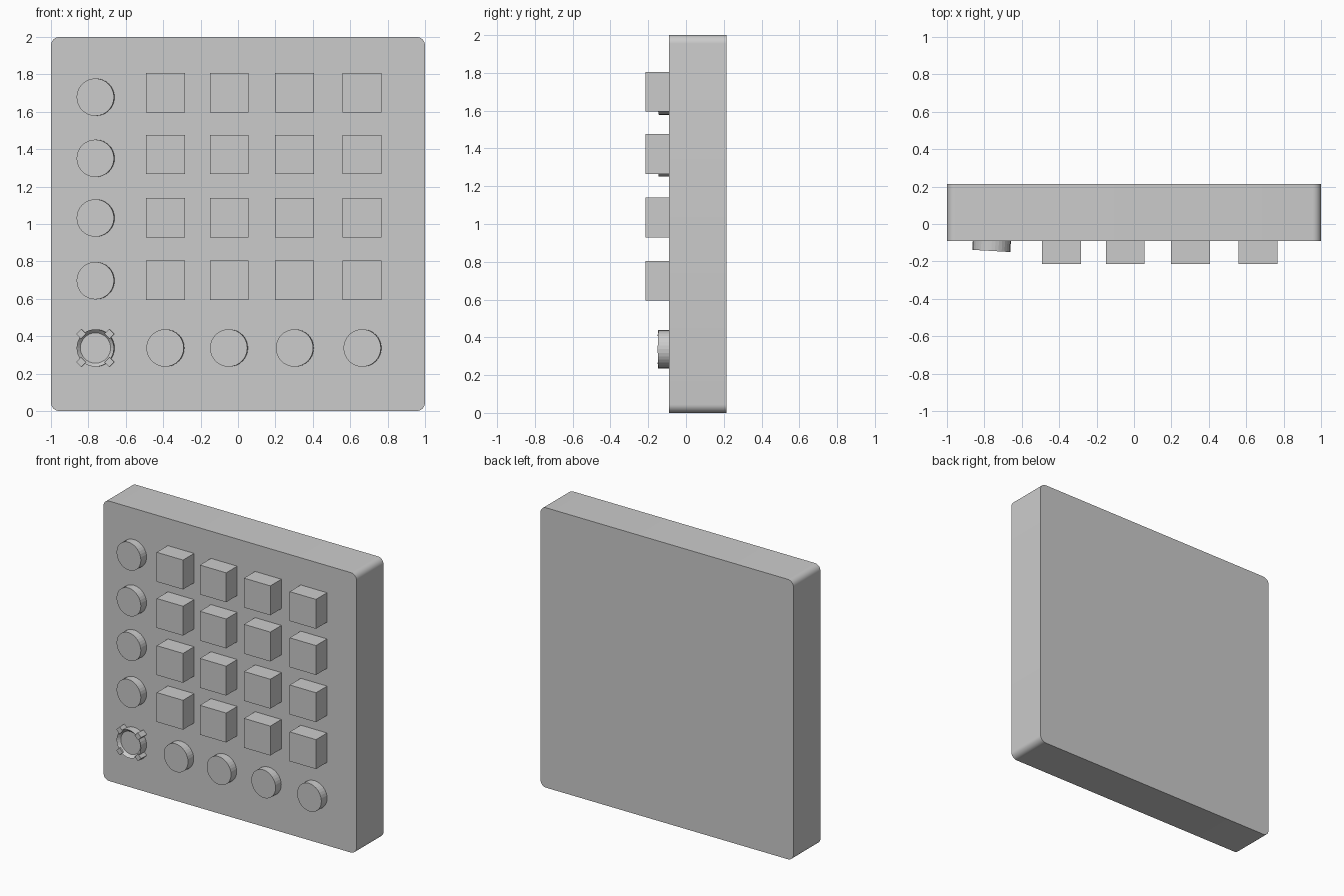
import bpy, bmesh, math
from mathutils import Matrix, Vector

if "Cube" in bpy.data.objects:
    bpy.data.objects.remove(bpy.data.objects["Cube"])

FACE = -0.09           # y of the panel front
TILT = math.radians(-3.3)


def make(name, bm):
    bmesh.ops.recalc_face_normals(bm, faces=bm.faces)
    me = bpy.data.meshes.new(name)
    bm.to_mesh(me)
    bm.free()
    ob = bpy.data.objects.new(name, me)
    bpy.context.collection.objects.link(ob)
    return ob


def box(name, lo, hi):
    bm = bmesh.new()
    size = [h - l for l, h in zip(lo, hi)]
    mid = [(h + l) / 2 for l, h in zip(lo, hi)]
    bmesh.ops.create_cube(bm, size=1, matrix=Matrix.Translation(mid) @ Matrix.Diagonal((*size, 1)))
    return make(name, bm)


def cylinder(bm, r, y0, y1):
    m = Matrix.Translation((0, (y0 + y1) / 2, 0)) @ Matrix.Rotation(math.pi / 2, 4, 'X')
    return bmesh.ops.create_cone(bm, cap_ends=True, segments=32, radius1=r, radius2=r,
                                 depth=abs(y1 - y0), matrix=m)['verts']


def place(ob, x, z):
    ob.location = (x, FACE, z)
    ob.rotation_euler = (0, 0, TILT)


def knob(name, x, z):
    bm = bmesh.new()
    cylinder(bm, 0.1, -0.054, 0.03)
    place(make(name, bm), x, z)


# panel body, rounded on its four corners that run front to back
body = box("panel_body", (-1, FACE, 0), (1, 0.215, 2))
bm = bmesh.new()
bm.from_mesh(body.data)
edges = [e for e in bm.edges if abs(e.verts[0].co.y - e.verts[1].co.y) > 0.1]
bmesh.ops.bevel(bm, geom=edges, offset=0.045, segments=8, profile=0.5, affect='EDGES')
for f in bm.faces:
    f.smooth = abs(f.normal.y) < 0.5
for e in bm.edges:
    if len(e.link_faces) == 2 and e.calc_face_angle() > 0.6:
        e.smooth = False
bm.to_mesh(body.data)
bm.free()

# grid of square push buttons
COLS = (-0.388, -0.047, 0.302, 0.663)
ROWS = (0.699, 1.034, 1.371, 1.701)
for i, x in enumerate(COLS):
    for j, z in enumerate(ROWS):
        box(f"square_button_{i}_{j}", (x - 0.104, -0.215, z - 0.105),
            (x + 0.104, FACE + 0.01, z + 0.105))

# round knobs down the left side and along the bottom
for i, z in enumerate((0.697, 1.032, 1.351, 1.678)):
    knob(f"side_knob_{i}", -0.76, z)
for i, x in enumerate((-0.387, -0.047, 0.305, 0.667)):
    knob(f"bottom_knob_{i}", x, 0.337)

# corner dial: ring with a recessed face and four diagonal tabs
bm = bmesh.new()
cylinder(bm, 0.1, -0.054, 0.03)
front = min(bm.faces, key=lambda f: f.calc_center_median().y)
bmesh.ops.inset_region(bm, faces=[front], thickness=0.019)
bmesh.ops.translate(bm, verts=front.verts, vec=(0, 0.02, 0))
for k in range(4):
    m = (Matrix.Rotation(math.pi / 4 + k * math.pi / 2, 4, 'Y')
         @ Matrix.Translation((0.107, -0.012, 0)) @ Matrix.Diagonal((0.036, 0.084, 0.038, 1)))
    bmesh.ops.create_cube(bm, size=1, matrix=m)
place(make("corner_dial", bm), -0.76, 0.337)
